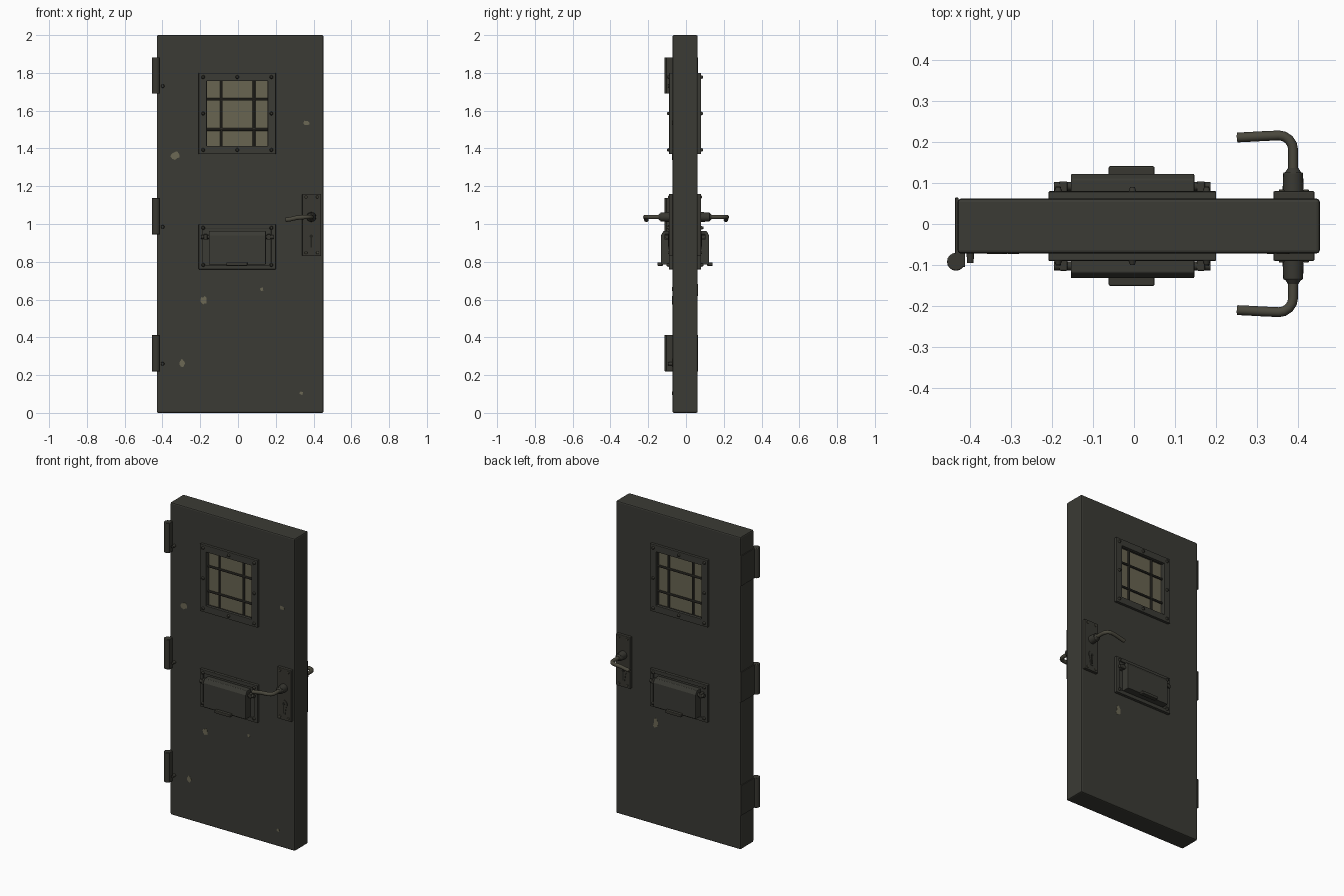
import bpy, bmesh, math, random
from mathutils import Matrix, Vector

if "Cube" in bpy.data.objects:
    bpy.data.objects.remove(bpy.data.objects["Cube"])

random.seed(4)
YC, HALF = -0.005, 0.067          # slab mid-plane and half thickness


def mat(name, col):
    m = bpy.data.materials.new(name)
    m.diffuse_color = (*col, 1)
    m.use_nodes = True
    m.node_tree.nodes["Principled BSDF"].inputs["Base Color"].default_value = m.diffuse_color
    return m


PAINT = mat("dark olive paint", (0.043, 0.043, 0.035))
METAL = mat("dark metal", (0.040, 0.039, 0.031))
GLASS = mat("dusty glass", (0.14, 0.128, 0.083))
CHIP = mat("bare chipped metal", (0.15, 0.14, 0.09))
WORN = mat("worn handle metal", (0.068, 0.064, 0.046))
HOLE = mat("keyhole black", (0.015, 0.015, 0.012))


def finish(name, bm, material, bevel=0, smooth=False):
    bmesh.ops.recalc_face_normals(bm, faces=bm.faces)
    me = bpy.data.meshes.new(name)
    bm.to_mesh(me)
    bm.free()
    ob = bpy.data.objects.new(name, me)
    bpy.context.collection.objects.link(ob)
    me.materials.append(material)
    if bevel:
        md = ob.modifiers.new("bevel", 'BEVEL')
        md.width, md.segments = bevel, 2
    if smooth:
        bpy.ops.object.select_all(action='DESELECT')
        ob.select_set(True)
        bpy.context.view_layer.objects.active = ob
        bpy.ops.object.shade_smooth_by_angle(angle=math.radians(40))
    return ob


def box(name, x, y, z, material, bevel=0):
    bm = bmesh.new()
    bmesh.ops.create_cube(bm, size=1)
    for v in bm.verts:
        v.co = [(a + b) / 2 + c * (b - a) for (a, b), c in zip((x, y, z), v.co)]
    return finish(name, bm, material, bevel)


def rod(name, a, b, r, material, r2=None, n=16, bevel=0):
    a, b = Vector(a), Vector(b)
    bm = bmesh.new()
    rot = (b - a).to_track_quat('Z', 'Y').to_matrix().to_4x4()
    bmesh.ops.create_cone(bm, cap_ends=True, segments=n, radius1=r,
                          radius2=r if r2 is None else r2, depth=(b - a).length,
                          matrix=Matrix.Translation((a + b) / 2) @ rot)
    return finish(name, bm, material, bevel, True)


def prism(name, pts, y0, y1, material):
    """Extrude an x/z outline along y."""
    bm = bmesh.new()
    f = bm.faces.new([bm.verts.new((x, y0, z)) for x, z in pts])
    ext = bmesh.ops.extrude_face_region(bm, geom=[f])
    for v in ext['geom']:
        if isinstance(v, bmesh.types.BMVert):
            v.co.y = y1
    return finish(name, bm, material)


def frame(name, x, z, w, y0, y1, material):
    """Rectangular ring plate."""
    bm = bmesh.new()
    rings = []
    for y in (y0, y1):
        for i in (0, w):
            rings.append([bm.verts.new((a, y, b)) for a, b in
                          ((x[0] + i, z[0] + i), (x[1] - i, z[0] + i),
                           (x[1] - i, z[1] - i), (x[0] + i, z[1] - i))])
    for p, q in ((0, 1), (1, 3), (3, 2), (2, 0)):
        for k in range(4):
            j = (k + 1) % 4
            bm.faces.new((rings[p][k], rings[p][j], rings[q][j], rings[q][k]))
    return finish(name, bm, material, 0.002)


def chip(x, z, rx, rz, side):
    n = 11
    pts = []
    for i in range(n):
        a, k = i * math.tau / n, random.uniform(0.6, 1.1)
        pts.append((x + rx * k * math.cos(a), z + rz * k * math.sin(a)))
    prism("paint_chip", pts, Y(side, -0.001), Y(side, 0.001), CHIP)


def Y(side, d):
    return YC + side * (HALF + d)


# door slab with a window opening cut right through
slab = box("door_slab", (-0.43, 0.453), (Y(-1, 0), Y(1, 0)), (0, 2), PAINT, 0.008)
cut = box("window_cutter", (-0.168, 0.162), (-0.2, 0.2), (1.407, 1.763), PAINT)
md = slab.modifiers.new("opening", 'BOOLEAN')
md.object, md.operation, md.solver = cut, 'DIFFERENCE', 'EXACT'
bpy.context.view_layer.objects.active = slab
for m in ("bevel", "opening"):
    bpy.ops.object.modifier_apply(modifier=m)
bpy.data.objects.remove(cut)

# window glass
box("window_glass", (-0.17, 0.164), (Y(-1, -0.018), Y(1, -0.018)), (1.405, 1.765), GLASS)

for s, side in ((-1, "front"), (1, "back")):
    def n(part):
        return side + "_" + part

    # window frame, bolts and bars
    frame(n("window_frame"), (-0.208, 0.2), (1.37, 1.80), 0.043, Y(s, -0.004), Y(s, 0.017), PAINT)
    for i in range(3):
        for j in range(3):
            if (i, j) != (1, 1):
                x, z = -0.185 + 0.181 * i, 1.392 + 0.193 * j
                rod(n("window_bolt"), (x, Y(s, 0.014), z), (x, Y(s, 0.028), z), 0.011, METAL, 0.006, 10)
    for x in (-0.088, 0.085):
        rod(n("window_bar"), (x, Y(s, -0.01), 1.40), (x, Y(s, -0.01), 1.77), 0.007, METAL, n=8)
    for z in (1.50, 1.66):
        rod(n("window_crossbar"), (-0.17, Y(s, -0.006), z), (0.164, Y(s, -0.006), z), 0.007, METAL, n=8)

    # food hatch: backing plate, rim, projecting flap, pull tab
    box(n("hatch_plate"), (-0.208, 0.2), (Y(s, -0.004), Y(s, 0.010)), (0.76, 1.0), PAINT, 0.002)
    frame(n("hatch_rim"), (-0.208, 0.2), (0.76, 1.0), 0.024, Y(s, 0.008), Y(s, 0.018), PAINT)
    bm = bmesh.new()
    prof = ((0.006, 0.785), (0.06, 0.785), (0.06, 0.94), (0.047, 0.963), (0.006, 0.963))
    f = bm.faces.new([bm.verts.new((-0.154, Y(s, d), z)) for d, z in prof])
    ext = bmesh.ops.extrude_face_region(bm, geom=[f])
    for v in ext['geom']:
        if isinstance(v, bmesh.types.BMVert):
            v.co.x = 0.147
    finish(n("hatch_flap"), bm, PAINT, 0.003)
    box(n("hatch_tab"), (-0.062, 0.05), (Y(s, 0.05), Y(s, 0.079)), (0.778, 0.797), METAL, 0.004)
    rod(n("hatch_pin"), (-0.195, Y(s, 0.03), 0.932), (0.187, Y(s, 0.03), 0.932), 0.011, METAL, n=12)
    for x in (-0.185, 0.177):
        for z in (0.783, 0.98):
            rod(n("hatch_bolt"), (x, Y(s, 0.014), z), (x, Y(s, 0.03), z), 0.011, METAL, 0.006, 10)
    for x in (-0.172, 0.163):
        box(n("hatch_pivot"), (x - 0.01, x + 0.01), (Y(s, 0.005), Y(s, 0.042)), (0.918, 0.946), METAL, 0.003)

    # lock plate, screws and keyhole
    box(n("lock_plate"), (0.34, 0.44), (Y(s, -0.004), Y(s, 0.018)), (0.83, 1.16), METAL, 0.003)
    for x in (0.36, 0.42):
        for z in (0.848, 1.143):
            rod(n("lock_screw"), (x, Y(s, 0.015), z), (x, Y(s, 0.022), z), 0.009, WORN, 0.006, 10)
    arc = [(0.388 + 0.025 * math.cos(math.radians(a)), 0.935 + 0.025 * math.sin(math.radians(a)))
           for a in range(-45, 226, 30)]
    prism(n("keyhole_cover"), arc + [(0.379, 0.865), (0.397, 0.865)], Y(s, 0.016), Y(s, 0.021), METAL)
    rod(n("keyhole"), (0.388, Y(s, 0.018), 0.935), (0.388, Y(s, 0.0225), 0.935), 0.009, HOLE, n=12)
    prism(n("keyhole_slot"), [(0.384, 0.875), (0.392, 0.875), (0.391, 0.93), (0.385, 0.93)],
          Y(s, 0.018), Y(s, 0.0225), HOLE)

    # lever handle: collar and bent round bar
    rod(n("handle_collar"), (0.388, Y(s, 0.015), 1.037), (0.388, Y(s, 0.064), 1.037), 0.026, METAL, 0.024, 20, 0.003)
    rod(n("handle_neck"), (0.388, Y(s, 0.06), 1.037), (0.388, Y(s, 0.074), 1.037), 0.022, METAL, 0.013, 20)
    reach = 0.143 if s < 0 else 0.154
    path = [(0.388, 0.06, 1.037), (0.388, reach - 0.035, 1.037)]
    for a in (22, 45, 68, 90):
        t = math.radians(a)
        path.append((0.353 + 0.035 * math.cos(t), reach - 0.035 + 0.035 * math.sin(t), 1.037))
    path += [(0.31, reach - 0.002, 1.033), (0.275, reach - 0.004, 1.025), (0.252, reach - 0.005, 1.022)]
    cu = bpy.data.curves.new(n("handle_lever"), 'CURVE')
    cu.dimensions, cu.bevel_depth, cu.bevel_resolution, cu.use_fill_caps = '3D', 0.012, 3, True
    sp = cu.splines.new('POLY')
    sp.points.add(len(path) - 1)
    for p, (x, d, z) in zip(sp.points, path):
        p.co = (x, Y(s, d), z, 1)
    sp.use_smooth = True
    cu.materials.append(WORN)
    bpy.context.collection.objects.link(bpy.data.objects.new(n("handle_lever"), cu))

# three hinges: knuckle, front strap, edge leaf, screw
for z in (0.22, 0.945, 1.69):
    top = z + 0.192
    rod("hinge_knuckle", (-0.434, -0.092, z), (-0.434, -0.092, top), 0.022, METAL, bevel=0.003)
    box("hinge_strap", (-0.436, -0.412), (-0.105, -0.068), (z, top), METAL, 0.002)
    box("hinge_leaf", (-0.436, -0.428), (-0.085, 0.064), (z, top), METAL, 0.001)
    rod("hinge_screw", (-0.399, -0.07, z + 0.04), (-0.399, -0.095, z + 0.04), 0.010, METAL, 0.008, 10)

# chipped paint patches
for x, z, rx, rz in ((-0.33, 1.365, 0.028, 0.026), (0.365, 1.535, 0.018, 0.015),
                     (-0.183, 0.595, 0.018, 0.026), (-0.295, 0.262, 0.014, 0.024),
                     (0.125, 0.655, 0.01, 0.012), (0.335, 0.105, 0.012, 0.010)):
    chip(x, z, rx, rz, -1)
chip(0.17, 0.65, 0.022, 0.035, 1)
